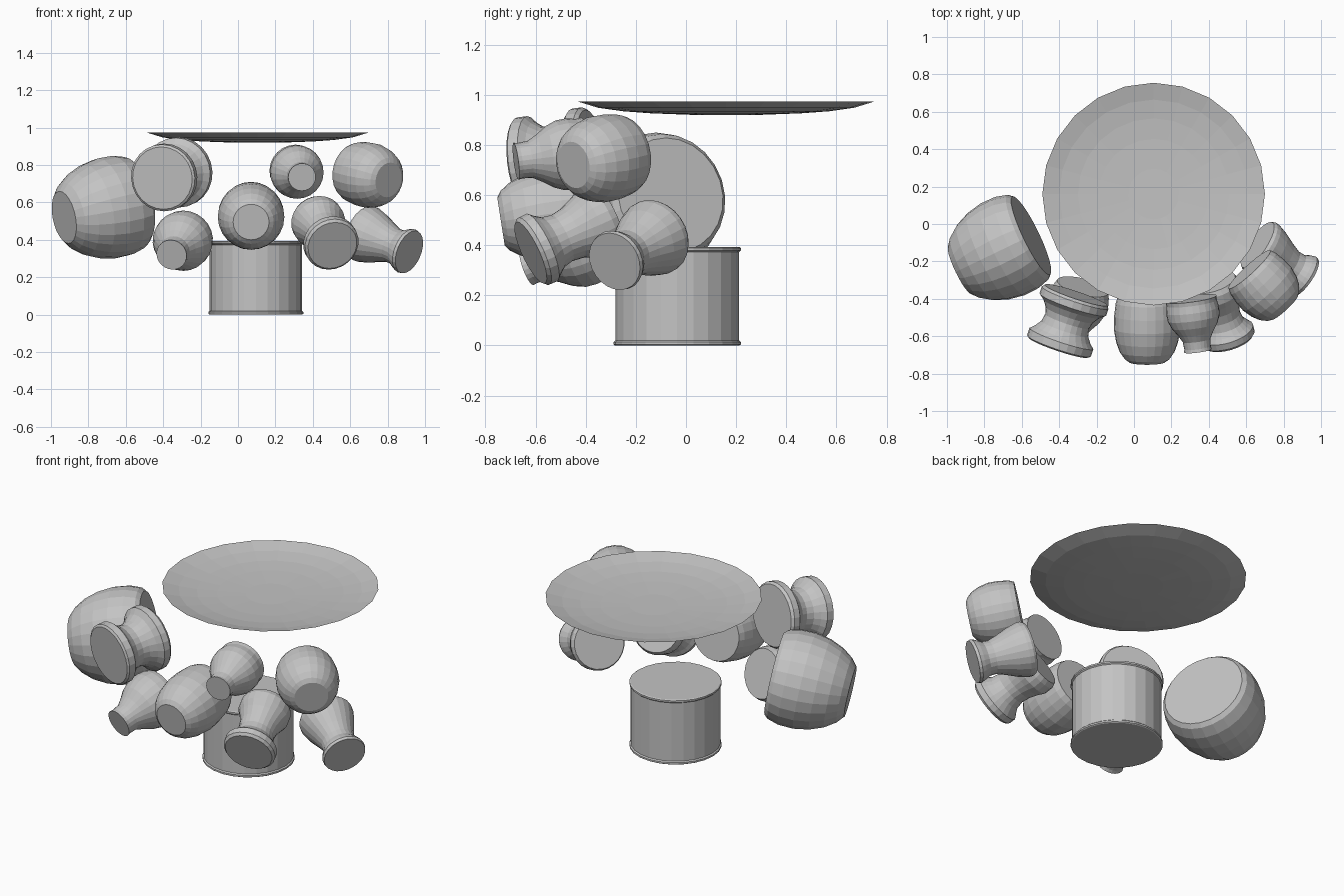
import bpy, bmesh, math
from mathutils import Vector

cube = bpy.data.objects.get("Cube")
if cube:
    bpy.data.objects.remove(cube, do_unlink=True)

clay = bpy.data.materials.new("plain_grey")
clay.use_nodes = True
grey = (0.55, 0.55, 0.55, 1)
clay.diffuse_color = grey
clay.node_tree.nodes["Principled BSDF"].inputs["Base Color"].default_value = grey

SIDES = 24


def lathe(name, profile, start, end):
    """Turn (distance, radius) pairs around the axis from start to end, with flat caps."""
    start, end = Vector(start), Vector(end)
    turn = (end - start).to_track_quat('Z', 'Y')
    bm = bmesh.new()
    rings = []
    for dist, rad in profile:
        ring = []
        for i in range(SIDES):
            a = math.tau * i / SIDES
            ring.append(bm.verts.new(start + turn @ Vector(
                (rad * math.cos(a), rad * math.sin(a), dist))))
        rings.append(ring)
    for low, high in zip(rings, rings[1:]):
        for i in range(SIDES):
            j = (i + 1) % SIDES
            bm.faces.new((low[i], low[j], high[j], high[i]))
    bm.faces.new(rings[0][::-1])
    bm.faces.new(rings[-1])
    bmesh.ops.recalc_face_normals(bm, faces=bm.faces)
    mesh = bpy.data.meshes.new(name)
    bm.to_mesh(mesh)
    bm.free()
    mesh.materials.append(clay)
    obj = bpy.data.objects.new(name, mesh)
    bpy.context.collection.objects.link(obj)


def vessel(name, shape, start, end):
    """Stretch a (fraction of length, radius) shape between two cap centres."""
    length = (Vector(end) - Vector(start)).length
    lathe(name, [(t * length, r) for t, r in shape], start, end)


# Drum with a thin bead at both ends
bead = [(0, 0.248), (0.004, 0.254), (0.014, 0.254), (0.02, 0.247)]
drum = bead + [(0.393 - d, r) for d, r in reversed(bead)]
lathe("drum", drum, (0.095, -0.035, 0), (0.095, -0.035, 0.393))

# Shallow floating dish, underside then hollow top
under = [(0, 0.14), (0.006, 0.3), (0.014, 0.41), (0.028, 0.51), (0.054, 0.595)]
hollow = [(d + 0.004, r - 0.005) for d, r in reversed(under[:-1])]
lathe("dish", under + hollow, (0.105, 0.16, 0.92), (0.105, 0.16, 1))

# Large rounded bowl
vessel("large_bowl",
       [(0, 0.142), (0.08, 0.183), (0.22, 0.225), (0.4, 0.256), (0.6, 0.272),
        (0.8, 0.27), (0.95, 0.252), (1, 0.232)],
       (-0.93, -0.245, 0.52), (-0.55, -0.062, 0.6))

# Spool-shaped stand
vessel("spool_stand",
       [(0, 0.168), (0.03, 0.18), (0.17, 0.18), (0.25, 0.155), (0.36, 0.132),
        (0.5, 0.124), (0.62, 0.133), (0.74, 0.158), (0.82, 0.188), (0.95, 0.188),
        (1, 0.176)],
       (-0.404, -0.66, 0.73), (-0.31, -0.38, 0.765))

# Small vases with a narrow foot
vase = [(0, 0.52), (0.06, 0.5), (0.2, 0.52), (0.33, 0.66), (0.48, 0.86),
        (0.63, 0.98), (0.78, 1), (0.92, 0.95), (1, 0.88)]
vessel("lower_vase", [(t, r * 0.16) for t, r in vase],
       (-0.355, -0.634, 0.32), (-0.275, -0.335, 0.42))
vessel("upper_vase", [(t, r * 0.143) for t, r in vase[:-1]] + [(1, 0.138)],
       (0.342, -0.678, 0.735), (0.305, -0.4, 0.772))

# Deep rounded pots
pot = [(0, 0.54), (0.05, 0.68), (0.15, 0.82), (0.3, 0.93), (0.5, 1),
       (0.7, 0.99), (0.9, 0.94), (1, 0.87)]
vessel("centre_pot", [(t, r * 0.178) for t, r in pot],
       (0.07, -0.738, 0.495), (0.07, -0.385, 0.55))
vessel("upper_pot", [(t, r * 0.174) for t, r in pot],
       (0.805, -0.448, 0.72), (0.617, -0.243, 0.765))

# Waisted goblet with a heavy foot
vessel("waisted_goblet",
       [(0, 0.135), (0.04, 0.148), (0.14, 0.149), (0.2, 0.13), (0.28, 0.11),
        (0.4, 0.101), (0.54, 0.108), (0.68, 0.126), (0.78, 0.143), (0.92, 0.143),
        (1, 0.13)],
       (0.505, -0.62, 0.37), (0.415, -0.31, 0.515))

# Tapered vase with a flared foot
vessel("flared_vase",
       [(0, 0.12), (0.05, 0.124), (0.12, 0.115), (0.22, 0.097), (0.34, 0.095),
        (0.5, 0.112), (0.7, 0.138), (0.88, 0.154), (0.95, 0.154), (1, 0.145)],
       (0.915, -0.285, 0.335), (0.66, -0.112, 0.44))
